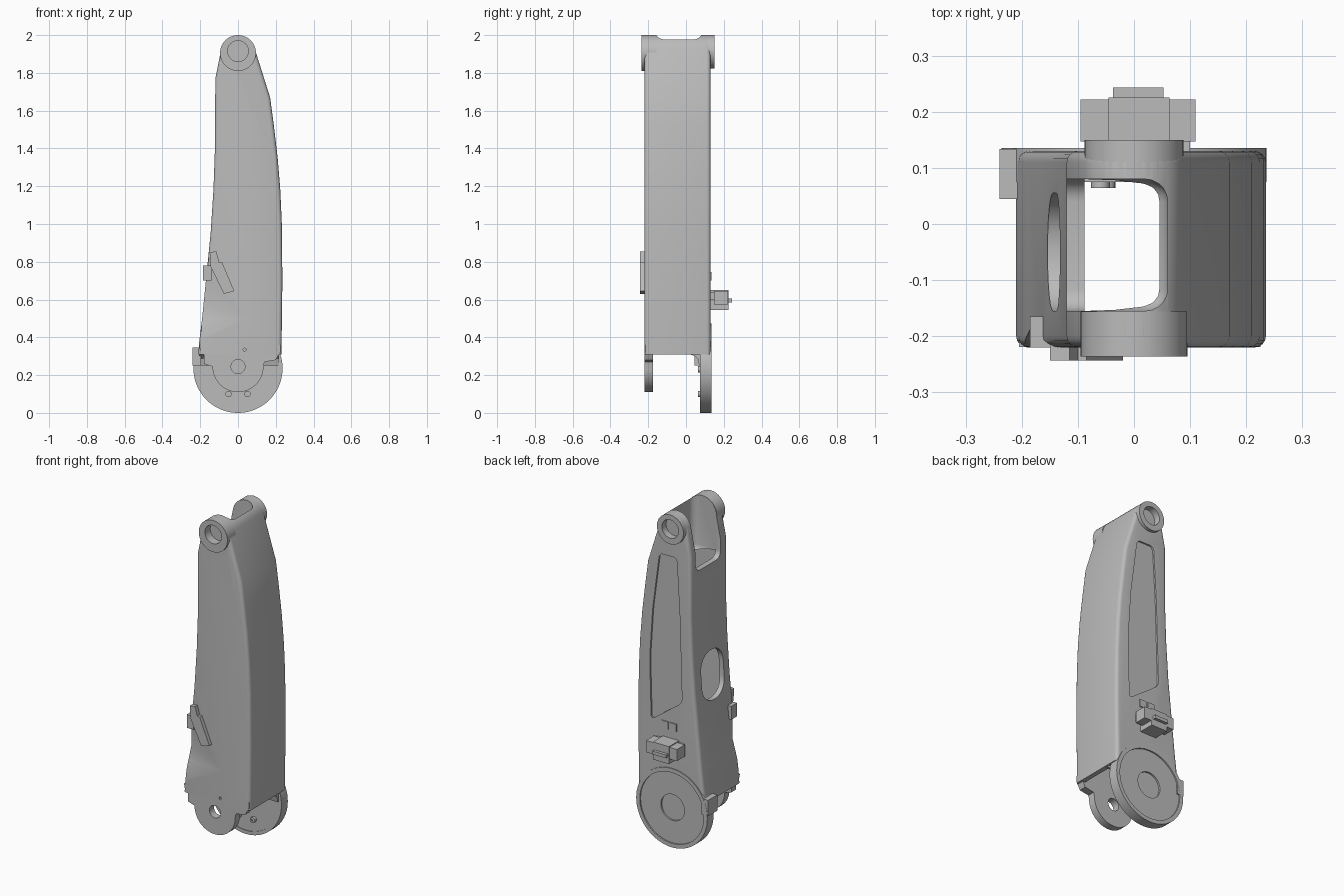
import bpy, bmesh, math
from mathutils import Vector

cube = bpy.data.objects.get("Cube")
if cube:
    bpy.data.objects.remove(cube, do_unlink=True)

metal = bpy.data.materials.new("cast_metal_grey")
metal.use_nodes = True
GREY = (0.5, 0.5, 0.5, 1)
metal.diffuse_color = GREY
for node in metal.node_tree.nodes:
    if node.type == 'BSDF_PRINCIPLED':
        node.inputs["Base Color"].default_value = GREY

parts, cutters = [], []


def finish(bm, name, cutter):
    bmesh.ops.recalc_face_normals(bm, faces=bm.faces)
    mesh = bpy.data.meshes.new(name)
    bm.to_mesh(mesh)
    bm.free()
    obj = bpy.data.objects.new(name, mesh)
    bpy.context.scene.collection.objects.link(obj)
    obj.hide_render = cutter
    (cutters if cutter else parts).append(obj)
    return obj


def prism(name, pts, lo, hi, axis='y', corner=0, rim=0, cutter=False):
    """Extrude a profile; corner rounds the long edges, rim the cap edges."""
    bm = bmesh.new()

    def place(p, t):
        return (p[0], t, p[1]) if axis == 'y' else (t, p[0], p[1])
    a = [bm.verts.new(place(p, lo)) for p in pts]
    b = [bm.verts.new(place(p, hi)) for p in pts]
    bm.faces.new(a)
    bm.faces.new(b[::-1])
    long_edges = []
    for i in range(len(pts)):
        j = (i + 1) % len(pts)
        bm.faces.new((a[i], b[i], b[j], a[j]))
    long_edges = [e for e in bm.edges if (e.verts[0] in a) != (e.verts[1] in a)]
    bmesh.ops.recalc_face_normals(bm, faces=bm.faces)
    if corner:
        bmesh.ops.bevel(bm, geom=long_edges, offset=corner, segments=6,
                        profile=0.5, affect='EDGES')
    if rim:
        rims = [e for e in bm.edges if e not in long_edges
                and max(v.co.z for v in e.verts) > 0.32]
        bmesh.ops.bevel(bm, geom=rims, offset=rim, segments=4,
                        profile=0.5, affect='EDGES', clamp_overlap=True)
    return finish(bm, name, cutter)


def box(name, x, y, z, bevel=0, cutter=False):
    bm = bmesh.new()
    bmesh.ops.create_cube(bm, size=1)
    for v in bm.verts:
        v.co = Vector([r[0] if c < 0 else r[1] for c, r in zip(v.co, (x, y, z))])
    if bevel:
        bmesh.ops.bevel(bm, geom=bm.edges[:], offset=bevel, segments=5,
                        profile=0.5, affect='EDGES')
    return finish(bm, name, cutter)


def arc(r, cz, start=0, end=360, n=48, cx=0):
    full = abs(end - start) == 360
    steps = n if full else n + 1
    angles = [math.radians(start + (end - start) * i / n) for i in range(steps)]
    return [(cx + r * math.cos(t), cz + r * math.sin(t)) for t in angles]


def cylinder(name, r, z, lo, hi, x=0, cutter=False, n=48):
    return prism(name, arc(r, z, n=n, cx=x), lo, hi, cutter=cutter)


def cut(obj, *tools):
    for tool in tools:
        mod = obj.modifiers.new("cut", 'BOOLEAN')
        mod.operation, mod.solver, mod.object = 'DIFFERENCE', 'EXACT', tool
    graph = bpy.context.evaluated_depsgraph_get()
    mesh = bpy.data.meshes.new_from_object(obj.evaluated_get(graph))
    obj.modifiers.clear()
    obj.data = mesh


# Hollow tapering arm shell
outline = ([(-0.21, 0.31), (-0.205, 0.38), (-0.19, 0.5), (-0.165, 0.75),
            (-0.145, 0.95), (-0.13, 1.18), (-0.122, 1.4), (-0.12, 1.77)]
           + arc(0.09, 1.91, 165, 15, 14)
           + [(0.17, 1.67), (0.19, 1.52), (0.21, 1.35), (0.224, 1.18),
              (0.232, 1.0), (0.235, 0.7), (0.23, 0.31)])
shell = prism("arm_shell", outline, -0.22, 0.13, rim=0.02)

cavity = prism("cavity_cutter",
               [(-0.175, 0.2), (-0.17, 0.4), (-0.115, 0.95), (-0.09, 1.4), (-0.088, 1.7),
                (0.13, 1.65), (0.175, 1.35), (0.2, 1.0), (0.205, 0.7), (0.2, 0.2)],
               -0.175, 0.1, cutter=True)
window = box("top_window_cutter", (-0.4, 0.06), (-0.155, 0.08), (1.66, 2.3), 0.04, True)
side_hole = prism("side_hole_cutter",
                  [(-0.155, 0.86), (0.055, 0.86), (0.055, 1.15), (-0.155, 1.15)],
                  -0.3, 0, axis='x', corner=0.095, cutter=True)
panel = prism("panel_cutter",
              [(0.14, 0.73), (0.15, 1.1), (0.13, 1.4), (0.085, 1.74), (-0.03, 1.74),
               (-0.05, 1.4), (-0.065, 0.88)],
              0.12, 0.2, corner=0.025, cutter=True)

# Sloping hollow in the lower front corner
bm = bmesh.new()
for co in [(-0.16, -0.22, 0.9), (0.05, -0.22, 0.5), (-0.25, -0.22, 0.37),
           (-0.26, -0.17, 0.6), (-0.16, -0.3, 0.9), (0.05, -0.3, 0.5),
           (-0.25, -0.3, 0.37), (-0.26, -0.3, 0.6)]:
    bm.verts.new(co)
bmesh.ops.convex_hull(bm, input=bm.verts[:])
slope = finish(bm, "slope_cutter", True)

disc_seat = cylinder("disc_seat_cutter", 0.215, 0.236, 0.08, 0.3, cutter=True)
pin_front = cylinder("front_pin_cutter", 0.055, 1.915, -0.4, -0.185, cutter=True)
pin_back = cylinder("back_pin_cutter", 0.055, 1.915, 0.11, 0.4, cutter=True)
cut(shell, cavity, window, side_hole, panel, slope, disc_seat, pin_front, pin_back)

# Pivot rings at the top
front_ring = cylinder("front_pivot_ring", 0.095, 1.905, -0.236, -0.156)
back_ring = cylinder("back_pivot_ring", 0.088, 1.912, 0.081, 0.15)
cut(front_ring, pin_front)
cut(back_ring, pin_back)

# Large joint disc at the back
disc = cylinder("joint_disc", 0.236, 0.236, 0.075, 0.135, n=72)
recess = cylinder("disc_recess_cutter", 0.212, 0.236, 0.127, 0.2, cutter=True, n=72)
hub = cylinder("hub_recess_cutter", 0.078, 0.236, 0.117, 0.2, cutter=True)
inner = cylinder("inner_recess_cutter", 0.215, 0.236, 0, 0.08, cutter=True, n=72)
cut(disc, recess, hub, inner)
for i, (x, z) in enumerate([(-0.05, 0.1), (0.05, 0.1), (-0.06, 0.23)]):
    bolt = cylinder(f"disc_bolt_{i + 1}", 0.017, z, 0.064, 0.085, x, n=16)
    socket = cylinder("socket_cutter", 0.008, z, 0.05, 0.07, x, True, 6)
    cut(bolt, socket)

# Front fork lobe with its bore
fork = prism("front_fork",
             [(-0.205, 0.36), (-0.2, 0.335), (-0.18, 0.31), (-0.18, 0.26)]
             + arc(0.135, 0.245, 180, 360, 28)
             + [(0.14, 0.27), (0.2, 0.28), (0.225, 0.325), (0.225, 0.36)],
             -0.219, -0.174)
bore = cylinder("bore_cutter", 0.037, 0.245, -0.4, 0, cutter=True)
dowel = cylinder("dowel_cutter", 0.008, 0.335, -0.4, -0.2, 0.035, True, 12)
cut(fork, bore, dowel)
cut(shell, dowel)

# Fillet webs between shell and disc
web = [(0.02, 0.32), (0.02, 0.31), (0.045, 0.302), (0.062, 0.285), (0.07, 0.25),
       (0.09, 0.25), (0.09, 0.32)]
prism("left_web", web, 0.1, 0.215, axis='x')
prism("right_web", web, -0.205, -0.11, axis='x')

# Stop block
box("stop_block", (-0.24, -0.195), (0.045, 0.134), (0.25, 0.345))

# Front cable bracket
prism("cable_bracket", [(-0.15, 0.85), (-0.115, 0.855), (-0.1, 0.8), (-0.085, 0.8),
                        (-0.02, 0.645), (-0.075, 0.63), (-0.145, 0.775)], -0.243, -0.19)
box("cable_clip", (-0.185, -0.14), (-0.22, -0.165), (0.7, 0.78))

# Back connector
box("connector_body", (-0.045, 0.063), (0.12, 0.225), (0.545, 0.65))
box("connector_wings", (-0.095, 0.11), (0.147, 0.222), (0.575, 0.645))
box("connector_tongue", (-0.037, 0.053), (0.2, 0.243), (0.585, 0.605))
box("connector_foot", (-0.08, 0.1), (0.125, 0.15), (0.6, 0.64))
for i, x in enumerate((-0.03, 0.025)):
    box(f"socket_plate_{i + 1}", (x, x + 0.045), (0.128, 0.136), (0.7, 0.745))

for tool in cutters:
    bpy.data.objects.remove(tool, do_unlink=True)

bpy.ops.object.select_all(action='DESELECT')
for obj in parts:
    obj.data.materials.clear()
    obj.data.materials.append(metal)
    obj.select_set(True)
bpy.context.view_layer.objects.active = shell
bpy.ops.object.shade_smooth_by_angle(angle=math.radians(30))
